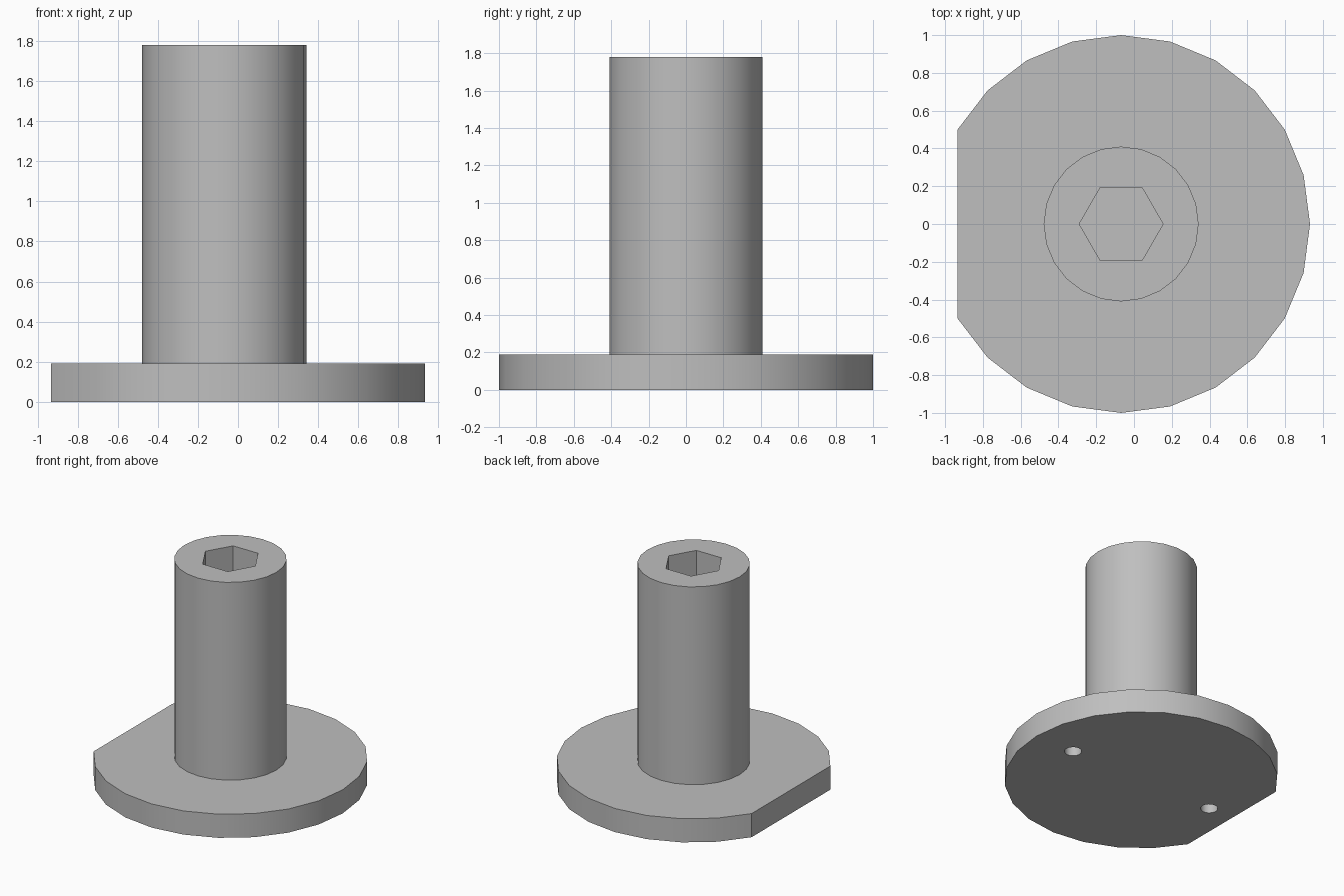
import bpy
import bmesh
import math

cube = bpy.data.objects.get("Cube")
if cube:
    bpy.data.objects.remove(cube, do_unlink=True)

AXIS_X = -0.068      # the flat on the flange shifts the round axis off centre
BASE, TOP = 0.19, 1.78
SIDES = 24

steel = bpy.data.materials.new("grey steel")
steel.use_nodes = True
grey = (0.52, 0.52, 0.52, 1)
steel.diffuse_color = grey
steel.node_tree.nodes["Principled BSDF"].inputs["Base Color"].default_value = grey


def prism(name, x, radius, z0, z1, angles):
    """Upright prism whose corners lie on a circle at the given angles."""
    bm = bmesh.new()
    ring = [bm.verts.new((x + radius * math.cos(a), radius * math.sin(a), z0)) for a in angles]
    floor = bm.faces.new(ring)
    lid = bmesh.ops.extrude_face_region(bm, geom=[floor])["geom"]
    bmesh.ops.translate(bm, vec=(0, 0, z1 - z0),
                        verts=[v for v in lid if isinstance(v, bmesh.types.BMVert)])
    bmesh.ops.recalc_face_normals(bm, faces=bm.faces)
    mesh = bpy.data.meshes.new(name)
    bm.to_mesh(mesh)
    bm.free()
    mesh.materials.append(steel)
    obj = bpy.data.objects.new(name, mesh)
    bpy.context.collection.objects.link(obj)
    return obj


def turn(count):
    return [math.tau * i / count for i in range(count)]


def cut(obj, cutter):
    """Subtract the cutter from the part, then discard the cutter."""
    cutter.hide_render = True
    bpy.context.view_layer.objects.active = obj
    mod = obj.modifiers.new("cut", 'BOOLEAN')
    mod.operation = 'DIFFERENCE'
    mod.solver = 'EXACT'
    mod.object = cutter
    bpy.ops.object.modifier_apply(modifier=mod.name)
    bpy.data.objects.remove(cutter, do_unlink=True)


# Round flange: leaving out the corners beyond 150 degrees forms the flat
step = math.tau / SIDES
flange = prism("flange", AXIS_X, 1.0, 0, BASE, [i * step for i in range(-10, 11)])

# Two blind pin holes in the underside
for side in (-1, 1):
    cut(flange, prism("pin_hole", AXIS_X + side * 0.65, 0.063, -0.1, 0.12, turn(SIDES)))

# Shaft with a hexagonal socket in its top
shaft = prism("shaft", AXIS_X, 0.41, BASE, TOP, turn(SIDES))
cut(shaft, prism("hex_socket", AXIS_X, 0.222, TOP - 0.4, TOP + 0.1, turn(6)))

# Smooth the round walls, keep the rims and the flat crisp
for part in (flange, shaft):
    bpy.ops.object.select_all(action='DESELECT')
    part.select_set(True)
    bpy.context.view_layer.objects.active = part
    bpy.ops.object.shade_smooth_by_angle(angle=math.radians(30))
